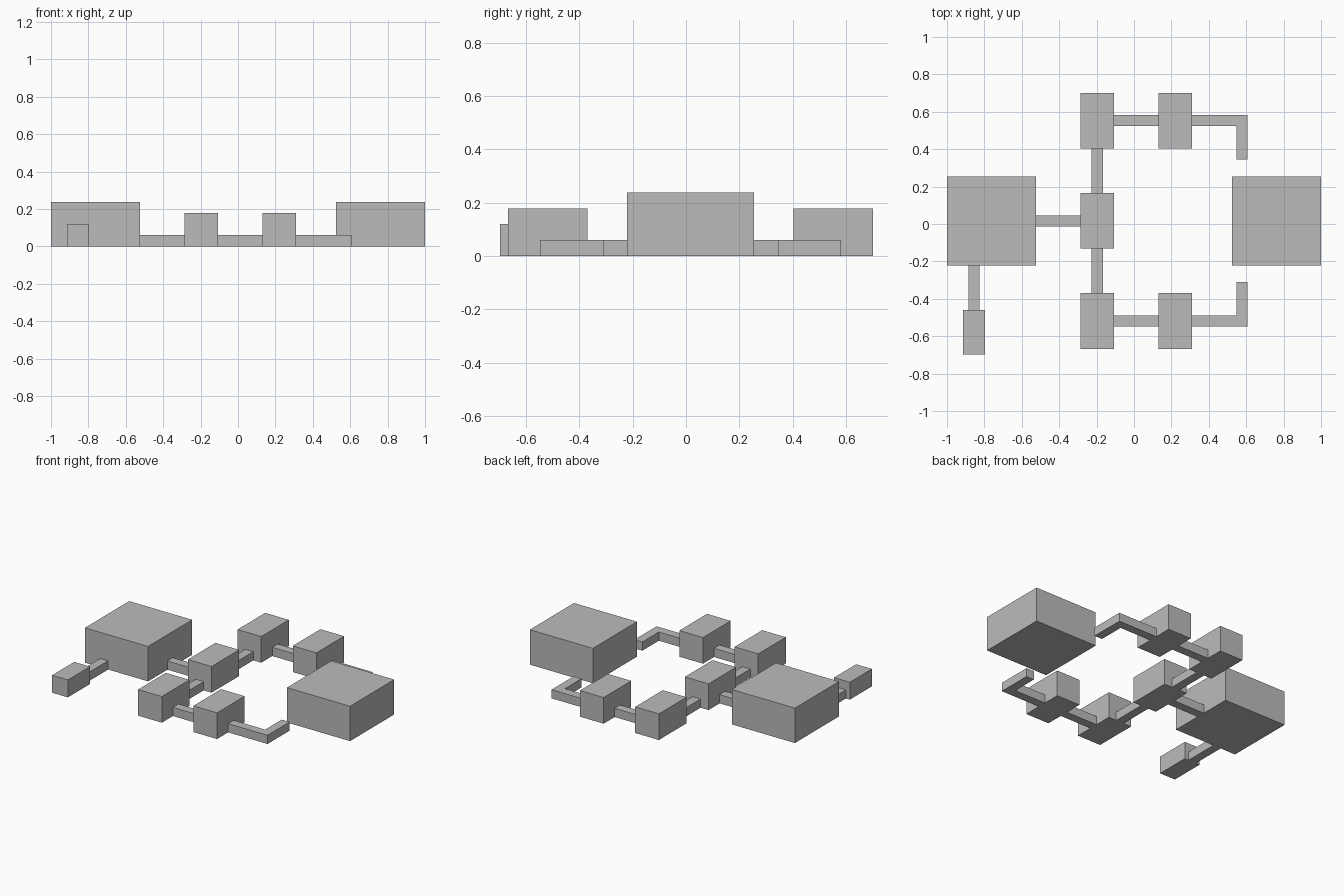
import bpy
import bmesh

cube = bpy.data.objects.get("Cube")
if cube:
    bpy.data.objects.remove(cube, do_unlink=True)

# One plain grey for everything
grey = bpy.data.materials.new("plain_grey")
grey.use_nodes = True
colour = (0.5, 0.5, 0.5, 1)
grey.diffuse_color = colour
grey.node_tree.nodes["Principled BSDF"].inputs["Base Color"].default_value = colour

U = 0.0595      # plan module
MID = 0.017     # centre line of the plan in y


def prism(name, outline, height):
    """Extrude a counter-clockwise floor outline up from the ground."""
    bm = bmesh.new()
    floor = bm.faces.new([bm.verts.new((x, y, 0)) for x, y in outline])
    top = bmesh.ops.extrude_face_region(bm, geom=[floor], use_keep_orig=True)["geom"]
    bmesh.ops.translate(bm, vec=(0, 0, height),
                        verts=[v for v in top if isinstance(v, bmesh.types.BMVert)])
    bmesh.ops.recalc_face_normals(bm, faces=bm.faces)
    mesh = bpy.data.meshes.new(name)
    bm.to_mesh(mesh)
    bm.free()
    mesh.materials.append(grey)
    obj = bpy.data.objects.new(name, mesh)
    bpy.context.collection.objects.link(obj)
    return obj


def block(name, cx, cy, width, depth, height):
    """Box with its plan centre and its size in modules."""
    w, d = width * U / 2, depth * U / 2
    prism(name, [(cx - w, cy - d), (cx + w, cy - d),
                 (cx + w, cy + d), (cx - w, cy + d)], height * U)


# Large halls at both ends
hall_x = 1 - 4 * U
block("right_hall", -hall_x, MID, 8, 8, 4)
block("left_hall", hall_x, MID, 8, 8, 4)

# Middle room and the passage from the hall
room_x = -hall_x + 9.5 * U
block("middle_room", room_x, MID, 3, 5, 3)
block("hall_passage", -hall_x + 6 * U, MID, 4, 1, 1)

# Two mirrored wings of rooms, passages and bent passages
for side, sign in (("back", 1), ("front", -1)):
    wing_y = MID + sign * 9 * U
    block(side + "_side_passage", room_x, MID + sign * 4.5 * U, 1, 4, 1)
    block(side + "_inner_room", room_x, wing_y, 3, 5, 3)
    block(side + "_room_passage", room_x + 3.5 * U, wing_y, 4, 1, 1)
    block(side + "_outer_room", room_x + 7 * U, wing_y, 3, 5, 3)
    start = room_x + 8.5 * U
    elbow = [(0, 0.5), (0, -0.5), (4, -0.5), (4, -3.5), (5, -3.5), (5, 0.5)]
    prism(side + "_bent_passage",
          [(start + x * U, wing_y + sign * y * U) for x, y in elbow], U)

# Small store in front of the right hall
store_x = -0.855
hall_front = MID - 4 * U
block("store_passage", store_x, hall_front - 2 * U, 1, 4, 1)
block("store_room", store_x, hall_front - 6 * U, 2, 4, 2)
